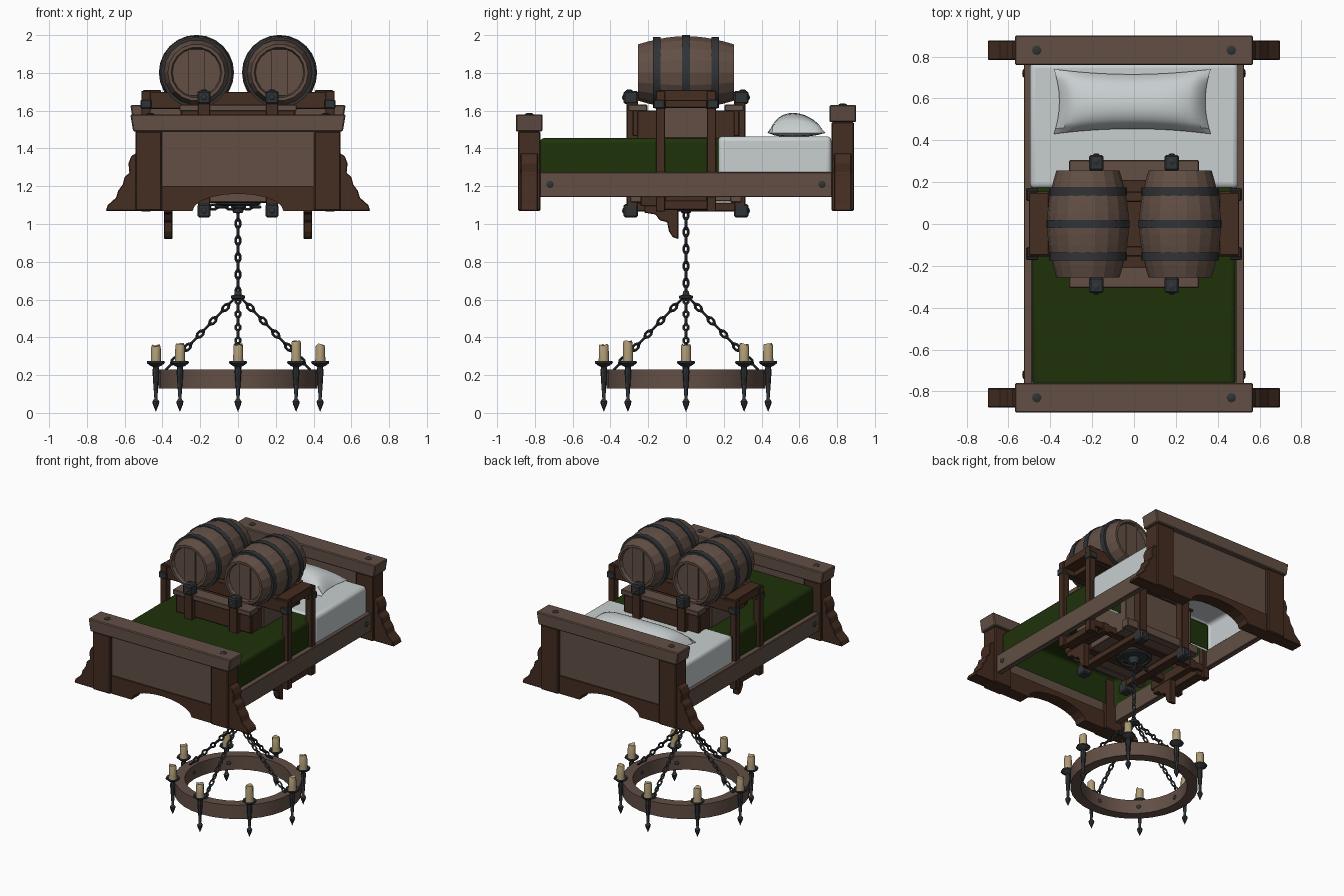
import bpy, bmesh, math, random
from mathutils import Matrix, Vector

random.seed(4)
old = bpy.data.objects.get("Cube")
if old:
    bpy.data.objects.remove(old, do_unlink=True)


def material(name, r, g, b):
    m = bpy.data.materials.new(name)
    m.use_nodes = True
    m.diffuse_color = (r, g, b, 1)
    m.node_tree.nodes["Principled BSDF"].inputs["Base Color"].default_value = (r, g, b, 1)
    return m


wood = material("brown wood", .122, .078, .059)
dark = material("dark wood", .058, .026, .015)
iron = material("black iron", .03, .034, .038)
green = material("green blanket", .013, .032, .003)
white = material("white linen", .58, .62, .63)
wax = material("candle wax", .43, .33, .18)


def finish(name, bm, mat, smooth=False, bevel=0, segments=1):
    bmesh.ops.recalc_face_normals(bm, faces=bm.faces)
    mesh = bpy.data.meshes.new(name)
    bm.to_mesh(mesh)
    bm.free()
    mesh.materials.append(mat)
    ob = bpy.data.objects.new(name, mesh)
    bpy.context.scene.collection.objects.link(ob)
    if bevel:
        mod = ob.modifiers.new("bevel", "BEVEL")
        mod.width, mod.segments = bevel, segments
    if smooth:
        bpy.ops.object.select_all(action="DESELECT")
        ob.select_set(True)
        bpy.context.view_layer.objects.active = ob
        bpy.ops.object.shade_smooth_by_angle(angle=math.radians(40))
    return ob


def cube_mesh(centre, size):
    bm = bmesh.new()
    place = Matrix.Translation(centre) @ Matrix.Diagonal((*size, 1))
    bmesh.ops.create_cube(bm, size=1, matrix=place)
    return bm


def box(name, centre, size, mat, bevel=.004):
    finish(name, cube_mesh(centre, size), mat, bevel=bevel)


def cover(name, centre, size, mat):
    # Cloth draped over the bed: a rounded box open at the bottom
    bm = cube_mesh(centre, size)
    bm.normal_update()
    below = [f for f in bm.faces if f.normal.z < -.5]
    bmesh.ops.delete(bm, geom=below, context="FACES_ONLY")
    finish(name, bm, mat, True, .025, 3)


def prism(name, outline, axis, lo, hi, mat, bevel=.004):
    # Extrude a (horizontal, z) outline along the x or y axis
    bm = bmesh.new()
    place = (lambda a, z: (a, lo, z)) if axis == "y" else (lambda a, z: (lo, a, z))
    face = bm.faces.new([bm.verts.new(place(a, z)) for a, z in outline])
    out = bmesh.ops.extrude_face_region(bm, geom=[face])["geom"]
    step = Vector((0, hi - lo, 0)) if axis == "y" else Vector((hi - lo, 0, 0))
    bmesh.ops.translate(bm, vec=step, verts=[v for v in out if isinstance(v, bmesh.types.BMVert)])
    finish(name, bm, mat, bevel=bevel)


def lathe(name, profile, steps, mat, place=Matrix(), smooth=True):
    bm = bmesh.new()
    verts = [bm.verts.new((r, 0, z)) for r, z in profile]
    edges = [bm.edges.new(pair) for pair in zip(verts, verts[1:])]
    bmesh.ops.spin(bm, geom=verts + edges, axis=(0, 0, 1), cent=(0, 0, 0),
                   angle=math.tau, steps=steps, use_duplicate=False)
    bmesh.ops.remove_doubles(bm, verts=bm.verts, dist=.0002)
    bm.transform(place)
    return finish(name, bm, mat, smooth)


def bolt(name, at, direction, r=.02):
    turn = Vector(direction).to_track_quat("Z", "Y").to_matrix().to_4x4()
    lathe(name, [(r, -.01), (r, .002), (r * .6, .007), (0, .008)], 8, iron,
          Matrix.Translation(at) @ turn)


def chain(name, start, end):
    start, end = Vector(start), Vector(end)
    count = max(2, round((end - start).length / .047))
    bpy.ops.mesh.primitive_torus_add(major_segments=8, minor_segments=4,
                                     major_radius=.0135, minor_radius=.0065)
    link = bpy.context.object
    turn = (end - start).to_track_quat("Z", "Y").to_matrix().to_4x4()
    bm = bmesh.new()
    for i in range(count):
        mesh = link.data.copy()
        mesh.transform(Matrix.Translation(start.lerp(end, (i + .5) / count)) @ turn
                       @ Matrix.Rotation(i % 2 * math.pi / 2, 4, "Z")
                       @ Matrix.Rotation(math.pi / 2, 4, "X") @ Matrix.Diagonal((1, 1.6, 1.1, 1))
                       @ Matrix.Rotation(math.pi / 8, 4, "Z"))
        bm.from_mesh(mesh)
        bpy.data.meshes.remove(mesh)
    bpy.data.objects.remove(link, do_unlink=True)
    finish(name, bm, iron)


# Footboard and headboard
foot_scroll = [(.53, 1.07), (.7, 1.07), (.69, 1.1), (.645, 1.14), (.635, 1.175), (.61, 1.21),
               (.6, 1.25), (.575, 1.27), (.58, 1.32), (.565, 1.36), (.53, 1.38)]
arch = [(.24 * math.cos(math.pi * i / 10), 1.07 + .09 * math.sin(math.pi * i / 10)) for i in range(11)]
for end, side, top in (("foot", -1, 1.49), ("head", 1, 1.54)):
    mid = .83 * side
    prism(end + "board_top_beam", [(-.555, top), (.555, top), (.57, top + .09), (-.57, top + .09)],
          "y", mid - .071, mid + .071, wood, .006)
    box(end + "board_panel", (0, mid, (top + 1.18) / 2), (.84, .07, top - 1.16), wood, 0)
    prism(end + "board_arched_rail", [(-.42, 1.07), (-.42, 1.2), (.42, 1.2), (.42, 1.07)] + arch,
          "y", mid - .045, mid + .045, dark, 0)
    for s, hand in ((1, "left"), (-1, "right")):
        box(f"{end}_post_{hand}", (s * .473, mid, (top + 1.07) / 2), (.14, .12, top - 1.07), dark, .006)
        prism(f"{end}_scroll_bracket_{hand}", [(s * x, z) for x, z in foot_scroll],
              "y", mid - .046, mid + .046, dark)
        bolt(f"{end}_beam_bolt_{hand}", (s * .465, mid, top + .09), (0, 0, 1), .023)

# Side rails
for s, hand in ((1, "left"), (-1, "right")):
    box("side_rail_" + hand, (s * .506, 0, 1.208), (.04, 1.55, .132), wood)
    for y in (-.72, .72):
        bolt("rail_bolt_" + hand, (s * .526, y, 1.21), (s, 0, 0))

# Bedding draped over the hollow bed frame
cover("green_blanket", (0, -.29, 1.355), (.972, .97, .2), green)
cover("white_sheet", (0, .47, 1.362), (.996, .6, .205), white)

# Pillow: two puffed grids sewn along the pinched border
bm = bmesh.new()
for height in (.105, -.022):
    grid = bmesh.ops.create_grid(bm, x_segments=18, y_segments=12, size=1)["verts"]
    for v in grid:
        u, w = v.co.x, v.co.y
        puff = max(0, (1 - u ** 4) * (1 - w * w)) ** .5
        v.co = (.375 * u * (1 - .07 * (1 - w * w)) - .008,
                .585 + .155 * w * (1 - .16 * (1 - u * u)), 1.482 + height * puff * (1 - .15 * w))
bmesh.ops.remove_doubles(bm, verts=bm.verts, dist=.0005)
finish("pillow", bm, white, True)

# Barrels with iron hoops and recessed lids
half = [(.2 - .046 * (t / 5) ** 1.8, .051 * t) for t in range(6)]
body = [(0, -.232), (.13, -.232), (.137, -.255)] + [(r, -z) for r, z in half[:0:-1]]
body += half + [(.137, .255), (.13, .232), (0, .232)]
for s, hand in ((1, "left"), (-1, "right")):
    place = Matrix.Translation((s * .22, 0, 1.802)) @ Matrix.Rotation(math.pi / 2, 4, "X")
    lathe("barrel_" + hand, [(r * .98, z) for r, z in body], 18, wood, place, False)
    for y, r in ((-.155, .187), (0, .199), (.155, .187)):
        hoop = [(r - .02, y - .02), (r, y - .02), (r, y + .02), (r - .02, y + .02)]
        lathe("barrel_hoop_" + hand, hoop, 24, iron, place)
    for y in (-.234, .234):
        box("lid_plank_" + hand, (s * .22, y, 1.802), (.09, .012, .245), wood, 0)

# Barrel cradle passing through the bed: upper and lower crossed frames
box("cradle_core", (0, 0, 1.525), (.58, .52, .15), dark)
box("cradle_top_board", (0, 0, 1.635), (.84, .26, .04), dark)
box("through_box", (0, 0, 1.3), (.56, .5, .36), wood)
for s, hand in ((1, "left"), (-1, "right")):
    box("cradle_side_panel_" + hand, (s * .295, 0, 1.54), (.02, .28, .17), wood)
    box("cradle_side_rail_" + hand, (s * .455, 0, 1.68), (.095, .3, .06), dark)
    box("underframe_side_rail_" + hand, (s * .455, 0, 1.1), (.07, .28, .05), dark)
    box("underframe_runner_" + hand, (s * .18, 0, 1.09), (.06, .6, .045), dark)
    # Scrolled corbels below the bed
    corbel = [(-.22, 1.1), (-.22, 1.06), (-.16, 1.05), (-.14, 1.02), (-.1, 1.01), (-.09, .96),
              (-.07, .93), (-.04, .92), (-.04, 1.1)]
    prism("corbel_" + hand, corbel, "x", s * .37 - .023, s * .37 + .023, dark)
    box("corbel_beam_" + hand, (s * .37, -.04, 1.13), (.05, .4, .07), dark)
    for f, end in ((1, "back"), (-1, "front")):
        tag = f"_{end}_{hand}"
        box("side_post" + tag, (s * .487, f * .135, 1.385), (.05, .05, .64), dark)
        box("side_post_cap" + tag, (s * .487, f * .142, 1.635), (.058, .058, .045), iron)
        box("cradle_leg" + tag, (s * .18, f * .285, 1.375), (.065, .06, .62), dark)
        for z, level in ((1.67, "upper"), (1.07, "lower")):
            box(f"{level}_iron_cap" + tag, (s * .18, f * .292, z), (.068, .076, .07), iron, .008)
            bolt(f"{level}_cap_bolt" + tag, (s * .18, f * .33, z), (0, f, 0), .015)
        bolt("cap_top_bolt" + tag, (s * .18, f * .3, 1.705), (0, 0, 1), .018)
for f, end in ((1, "back"), (-1, "front")):
    box("cradle_plank_" + end, (0, f * .255, 1.615), (.62, .1, .035), wood)
    box("cradle_cross_beam_" + end, (0, f * .13, 1.655), (.98, .05, .09), dark)
    box("cradle_face_board_" + end, (0, f * .268, 1.535), (.6, .03, .14), dark)
    box("underframe_cross_beam_" + end, (0, f * .13, 1.135), (.96, .05, .05), dark)
    box("underframe_edge_" + end, (0, f * .265, 1.145), (.6, .06, .06), wood)

# Ceiling plate and hanging chains
lathe("chain_mount_plate", [(0, 1.13), (.12, 1.13), (.12, 1.105), (.1, 1.095), (.09, 1.105),
                            (.04, 1.1), (.025, 1.06), (0, 1.055)], 20, iron)
chain("mount_cross_chain", (-.2, -.04, 1.09), (.12, -.04, 1.09))
chain("main_chain", (0, 0, .62), (0, 0, 1.07))
lathe("chain_hub", [(0, .65), (.015, .645), (.02, .625), (.038, .62), (.038, .607), (.015, .597), (0, .59)],
      10, iron)

# Chandelier ring with eight candle holders
lathe("chandelier_ring", [(.35, .13), (.42, .13), (.42, .23), (.35, .23), (.35, .13)], 32, wood)
holder = [(0, .262), (.032, .262), (.046, .274), (.048, .264), (.03, .25), (.015, .243), (.018, .22),
          (.016, .19), (.008, .075), (.019, .06), (.016, .045), (0, .005)]
for i in range(8):
    a = i * math.tau / 8
    x, y = math.cos(a), math.sin(a)
    at = Matrix.Translation((.435 * x, .435 * y, 0))
    lathe("candle_holder", holder, 8, iron, at)
    top = random.uniform(.355, .38)
    candle = lathe("candle", [(0, .26), (.03, .26), (.027, .29), (.026, top - .01), (.022, top), (0, top - .006)],
                   9, wax, at)
    for v in candle.data.vertices:
        if v.co.z > .33:
            v.co.z += random.uniform(-.007, .007)
    bolt("ring_bolt", (.35 * x, .35 * y, .18), (-x, -y, 0), .015)
    if i % 2 == 0:
        chain("ring_chain", (.015 * x, .015 * y, .61), (.385 * x, .385 * y, .225))
